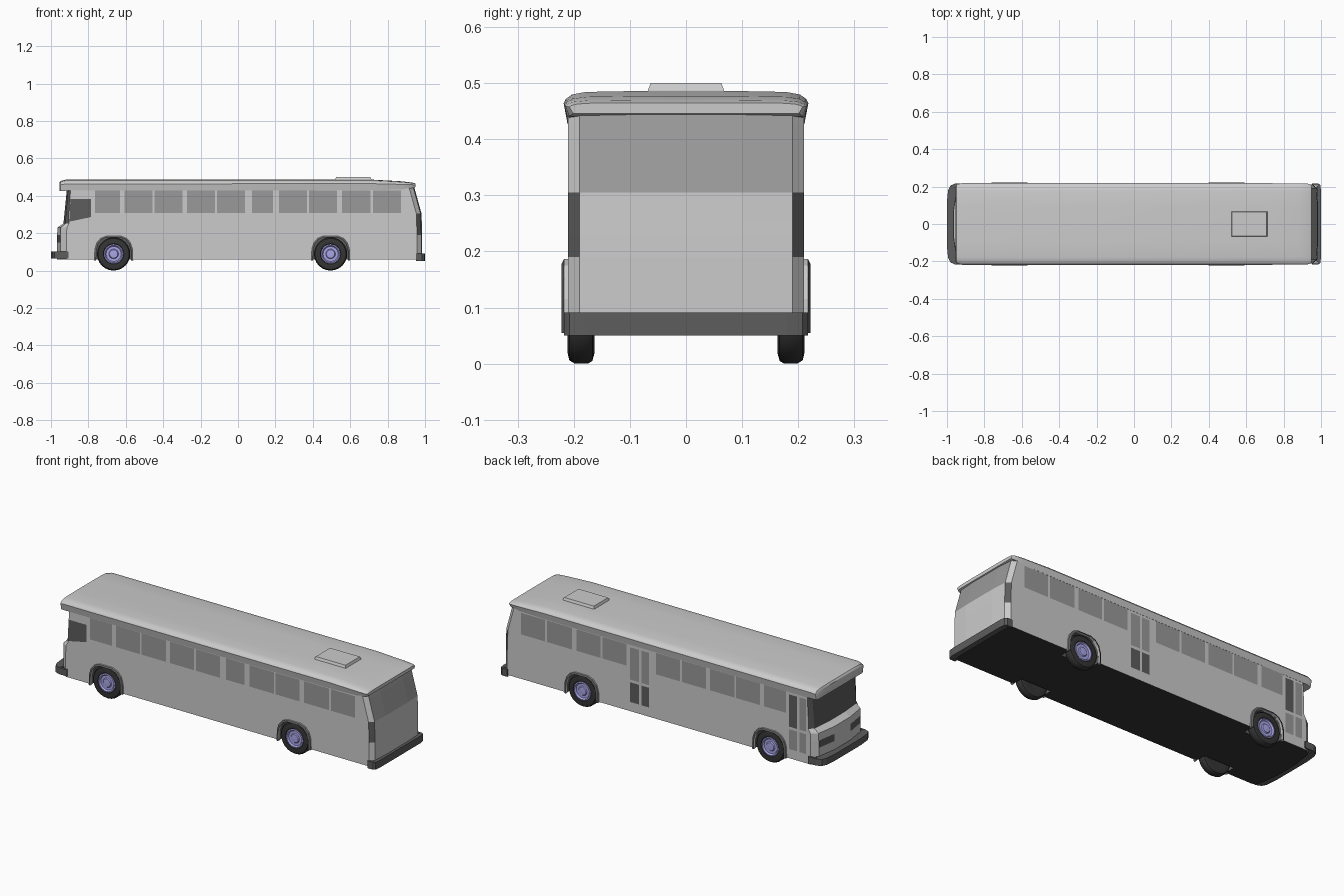
import bpy, math

if "Cube" in bpy.data.objects:
    bpy.data.objects.remove(bpy.data.objects["Cube"])

def material(name, r, g, b):
    m = bpy.data.materials.new(name)
    m.diffuse_color = (r, g, b, 1)
    m.use_nodes = True
    m.node_tree.nodes["Principled BSDF"].inputs["Base Color"].default_value = m.diffuse_color
    return m

MATS = [material("body_grey", .8, .8, .8), material("glass", .32, .32, .32),
        material("dark_trim", .11, .11, .11), material("black", .035, .035, .035),
        material("hub_blue", .4, .38, .8)]
GREY, GLASS, DARK, BLACK, BLUE = range(5)

def make(name, verts, faces, slots=GREY, smooth=None):
    """Mesh object with outward normals; slots is one index or one per face."""
    me = bpy.data.meshes.new(name)
    me.from_pydata(verts, [], faces)
    ob = bpy.data.objects.new(name, me)
    bpy.context.collection.objects.link(ob)
    for m in MATS:
        me.materials.append(m)
    for i, p in enumerate(me.polygons):
        p.material_index = slots if isinstance(slots, int) else slots[i]
    bpy.context.view_layer.objects.active = ob
    for o in bpy.context.selected_objects:
        o.select_set(False)
    ob.select_set(True)
    bpy.ops.object.mode_set(mode='EDIT')
    bpy.ops.mesh.select_all(action='SELECT')
    bpy.ops.mesh.normals_make_consistent(inside=False)
    bpy.ops.object.mode_set(mode='OBJECT')
    if smooth:
        bpy.ops.object.shade_smooth_by_angle(angle=math.radians(smooth))
    return ob

def loft(rings, closed=False):
    """Skin a list of equal closed rings; cap both ends unless closed."""
    n, k = len(rings[0]), len(rings)
    verts = [v for r in rings for v in r]
    faces = []
    for a in range(k if closed else k - 1):
        b = (a + 1) % k
        for i in range(n):
            j = (i + 1) % n
            faces.append((a * n + i, a * n + j, b * n + j, b * n + i))
    if not closed:
        faces += [tuple(range(n)), tuple(range((k - 1) * n, k * n))]
    return verts, faces

def mirrored(half):
    return half + [(x, -y) for x, y in reversed(half)]

# body shell: plan outlines stacked by height (z, front x, rear x, front corner length)
levels = [(.058, -.967, .985, .05), (.15, -.967, .985, .05), (.19, -.967, .985, .05),
          (.23, -.965, .984, .05), (.252, -.933, .983, .03), (.305, -.928, .981, .025),
          (.425, -.916, .948, .02), (.445, -.914, .942, .02)]
rings = []
for z, f, r, c in levels:
    half = [(f, .07), (f + .35 * c, .185), (f + c, .21), (r - .028, .21), (r - .005, .19), (r, .1)]
    rings.append([(x, y, z) for x, y in mirrored(half)])
verts, faces = loft(rings)
slots = [GREY] * len(faces)
for a in range(len(levels) - 1):
    for i in range(12):
        s = a * 12 + i
        if a == 1 and i in (0, 10):                     # headlights
            slots[s] = DARK
        if a in (2, 3, 4) and i in (3, 7):              # tail lights
            slots[s] = DARK
        if a in (4, 5) and i in (0, 1, 9, 10, 11):      # windscreen
            slots[s] = DARK
        if a in (5, 6) and i in (4, 5, 6):              # rear window
            slots[s] = GLASS
slots[-2] = BLACK                                       # underside
body = make("bus_body", verts, faces, slots)

# wheel arch outlines around an axle
AXLES = (-.665, .495)
half_arch = [(.105, .055), (.103, .115), (.092, .15), (.07, .175), (.04, .187)]
arch = half_arch + [(-x, z) for x, z in reversed(half_arch)]
inner = [(x * .89, .055 + (z - .055) * .93) for x, z in arch]

# wheel wells cut into the body
for cx in AXLES:
    for s in (1, -1):
        well = [(x, z if z > .06 else .02) for x, z in inner]
        v, f = loft([[(cx + x, s * y, z) for x, z in well] for y in (.15, .25)])
        cutter = make("wheel_well_cutter", v, f, DARK)
        cutter.hide_render = True
        mod = body.modifiers.new("well", 'BOOLEAN')
        mod.operation, mod.solver, mod.object = 'DIFFERENCE', 'EXACT', cutter
        bpy.context.view_layer.objects.active = body
        bpy.ops.object.modifier_apply(modifier=mod.name)
        bpy.data.objects.remove(cutter)

# flared arch trims
for cx in AXLES:
    for s in (1, -1):
        strips = [[(cx + o[0], s * .205, o[1]), (cx + o[0], s * .217, o[1]),
                   (cx + i[0], s * .222, i[1]), (cx + i[0], s * .205, i[1])]
                  for o, i in zip(arch, inner)]
        v, f = loft(strips)
        make("wheel_arch", v, f, [DARK if k % 4 == 1 and k < 36 else GREY for k in range(len(f))])

# wheels: lathed tyre and hub
def lathe(name, profile, cx, s, slot, n=24):
    rings = [[(cx + r * math.sin(2 * math.pi * k / n), s * y, .089 - r * math.cos(2 * math.pi * k / n))
              for k in range(n)] for r, y in profile]
    v, f = loft(rings)
    return make(name, v, f, slot, 35)

tyre = [(.05, .166), (.07, .163), (.084, .167), (.089, .175), (.089, .198), (.083, .208),
        (.07, .211), (.055, .21), (.05, .2)]
hub = [(.05, .19), (.052, .209), (.046, .211), (.04, .203), (.026, .203), (.022, .208), (.008, .209)]
for cx in AXLES:
    for s in (1, -1):
        lathe("tyre", tyre, cx, s, BLACK)
        lathe("wheel_hub", hub, cx, s, BLUE)

# roof cap: sections along x (x, eave z, top z, half width)
rings = []
for x, zb, zt, w in [(-.955, .426, .47, .200), (-.948, .425, .479, .212), (-.92, .427, .486, .218),
                     (.72, .43, .486, .218), (.88, .434, .477, .217), (.935, .441, .470, .215),
                     (.948, .446, .465, .208)]:
    h = zt - zb
    half = [(w - .007, zb), (w, zb + .62 * h), (w - .004, zb + .75 * h), (w - .015, zb + .89 * h),
            (w - .04, zb + .97 * h), (.09, zt)]
    rings.append([(x, y, z) for y, z in half] + [(x, -y, z) for y, z in reversed(half)])
v, f = loft(rings)
make("roof", v, f, GREY, 35)

# roof hatch
v, f = loft([[(x, y, z) for x, y in ((.52 + d, -.068 + d), (.713 - d, -.068 + d),
              (.713 - d, .068 - d), (.52 + d, .068 - d))] for z, d in ((.475, 0), (.487, 0), (.5, .005))])
make("roof_hatch", v, f)

# bumpers: U-shaped bands wrapping the ends
def bumper(name, path, z0, z1, t):
    outer = mirrored(path)
    rings = []
    for x, y in outer:
        ix = x - math.copysign(t, x) if abs(y) < .21 else x
        iy = math.copysign(max(abs(y) - .012, 0), y)
        rings.append([(x, y, z0), (x, y, z1), (ix, iy, z1), (ix, iy, z0)])
    v, f = loft(rings)
    make(name, v, f, DARK)

bumper("front_bumper", [(-.905, .217), (-.955, .217), (-.982, .205), (-.994, .18), (-1, .12)], .065, .102, .045)
bumper("rear_bumper", [(.952, .217), (.985, .217), (.996, .208), (1, .18)], .05, .091, .03)

# flat panes on the body sides
def panes(name, side, rects, slot):
    v, f = [], []
    for x0, x1, z0, z1 in rects:
        n = len(v)
        v += [(x, side * .2115, z) for x, z in ((x0, z0), (x1, z0), (x1, z1), (x0, z1))]
        f.append((n, n + 1, n + 2, n + 3) if side < 0 else (n + 3, n + 2, n + 1, n))
    ob = make(name, v, f, slot)
    for p in ob.data.polygons:
        if p.normal.y * side < 0:
            p.flip()

spans = [(-.765, -.631), (-.606, -.457), (-.447, -.296), (-.273, -.123), (-.112, .037),
         (.219, .369), (.38, .529), (.556, .709), (.722, .872)]
side_windows = [(a, b, .307, .427) for a, b in spans]
panes("left_windows", -1, side_windows + [(.075, .187, .307, .427)], GLASS)
panes("right_windows", 1, side_windows, GLASS)

# doors on the right side
panes("middle_door_upper_panes", 1, [(.141, .197, .235, .415), (.079, .128, .235, .415)], GLASS)
panes("middle_door_lower_panes", 1, [(.141, .197, .11, .22), (.079, .128, .11, .22)], DARK)
panes("front_door_panes", 1, [(-.888, -.848, .235, .415), (-.888, -.848, .11, .22),
                              (-.834, -.784, .11, .22)], GLASS)
panes("front_door_dark_pane", 1, [(-.834, -.784, .235, .415)], DARK)

# driver window with a sloping sill
make("driver_window", [(-.9, -.2115, .262), (-.786, -.2115, .286), (-.786, -.2115, .382),
                       (-.896, -.2115, .382)], [(0, 1, 2, 3)], DARK)
